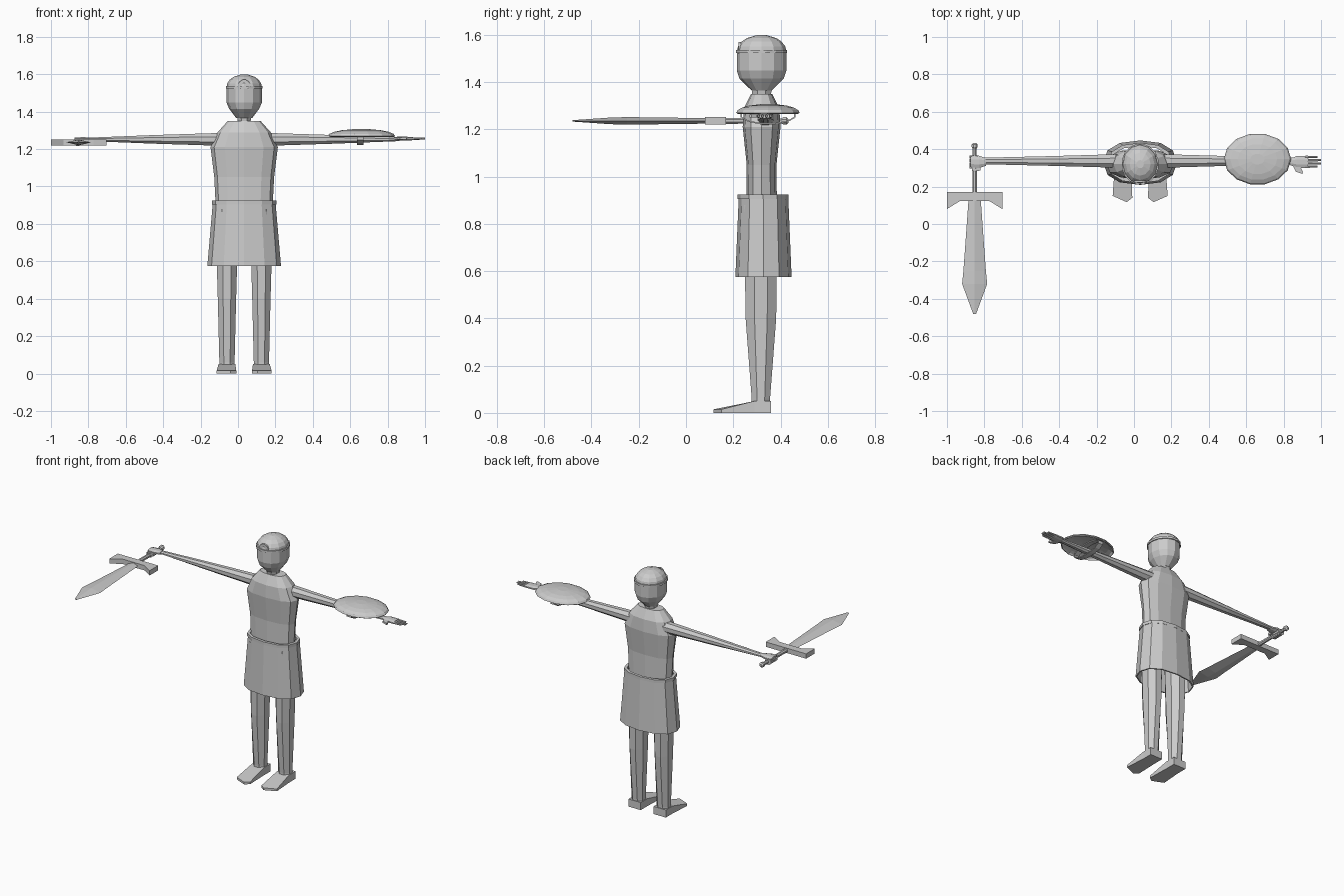
import bpy, bmesh, math

default_cube = bpy.data.objects.get("Cube")
if default_cube:
    bpy.data.objects.remove(default_cube, do_unlink=True)

grey = bpy.data.materials.new("plain_grey")
grey.use_nodes = True
grey.diffuse_color = (.6, .6, .6, 1)
grey.node_tree.nodes["Principled BSDF"].inputs["Base Color"].default_value = grey.diffuse_color


def finish(name, bm, thickness):
    bmesh.ops.recalc_face_normals(bm, faces=bm.faces)
    mesh = bpy.data.meshes.new(name)
    bm.to_mesh(mesh)
    bm.free()
    mesh.materials.append(grey)
    obj = bpy.data.objects.new(name, mesh)
    bpy.context.collection.objects.link(obj)
    if thickness:
        shell = obj.modifiers.new("shell", "SOLIDIFY")
        shell.thickness = thickness
        shell.offset = -1
    return obj


def loft(name, axis, centre, rings, sides=8, turn=.5, squareness=1, caps="both", thickness=0):
    """Skin elliptical rings of (position, radius, radius) set along an axis."""
    bm = bmesh.new()
    place = {"X": lambda along, u, v: (along, u, v),
             "Y": lambda along, u, v: (u, along, v),
             "Z": lambda along, u, v: (u, v, along)}[axis]

    def bulge(value):
        return math.copysign(abs(value) ** squareness, value)

    angles = [math.tau * (i + turn) / sides for i in range(sides)]
    loops = []
    for along, radius_u, radius_v in rings:
        loops.append([bm.verts.new(place(along,
                                         centre[0] + radius_u * bulge(math.cos(angle)),
                                         centre[1] + radius_v * bulge(math.sin(angle))))
                      for angle in angles])
    for lower, upper in zip(loops, loops[1:]):
        for i in range(sides):
            bm.faces.new((lower[i - 1], lower[i], upper[i], upper[i - 1]))
    if caps == "both":
        bm.faces.new(loops[0])
    if caps in ("both", "end"):
        bm.faces.new(loops[-1])
    return finish(name, bm, thickness)


def dome(name, centre, base, height, radius_u, radius_v, steps, **options):
    """Flattened half ellipsoid, narrowing to a small flat top."""
    angles = [math.radians(72) * i / steps for i in range(steps)] + [math.radians(78)]
    rings = [(base + height * math.sin(angle), radius_u * math.cos(angle),
              radius_v * math.cos(angle)) for angle in angles]
    return loft(name, "Z", centre, rings, turn=0, **options)


def prism(name, outline, low, high):
    """Extrude a flat outline between two heights."""
    bm = bmesh.new()
    face = bm.faces.new([bm.verts.new((x, y, low)) for x, y in outline])
    extruded = bmesh.ops.extrude_face_region(bm, geom=[face])["geom"]
    for item in extruded:
        if isinstance(item, bmesh.types.BMVert):
            item.co.z = high
    return finish(name, bm, 0)


# Shared centre lines
body_x, body_y = .033, .32
body = (body_x, body_y)
arm_y, arm_z = .337, 1.252
arm = (arm_y, arm_z)
sword_x, sword_z = -.852, 1.236
sword = (sword_x, sword_z)

# Torso and neck
loft("torso", "Z", body, [(.85, .15, .065), (1.05, .16, .063), (1.21, .18, .08),
                          (1.29, .142, .075), (1.35, .088, .045)],
     sides=12, turn=0, squareness=.8)
loft("neck", "Z", body, [(1.3, .05, .06), (1.34, .036, .042), (1.4, .045, .05)])

# Head, domed cap and headband with its disc
head_width, head_depth, brow = .095, .105, 1.53
loft("head", "Z", body, [(1.365, .042, .043), (1.415, .08, .094),
                         (1.45, head_width, head_depth), (brow, head_width, head_depth)],
     sides=12, turn=0)
dome("cap", body, brow, .07, head_width, head_depth, steps=4, sides=12)
loft("headband", "Z", body, [(height, head_width + .005, head_depth + .005)
                             for height in (brow - .007, brow + .007)], sides=16)
loft("headband_disc", "Y", (body_x, brow + .008),
     [(front, .034, .034) for front in (.222, .232)], sides=12)

# Open skirt and waistband
loft("skirt", "Z", (body_x, .328), [(.575, .197, .119), (.91, .168, .105)],
     sides=12, turn=0, squareness=.85, caps="none", thickness=.008)
loft("skirt_waistband", "Z", (body_x, .326), [(height, .172, .108) for height in (.905, .925)],
     sides=12, turn=0, squareness=.85, caps="none", thickness=.018)

# Legs and wedge-shaped feet on both sides
for label, side in (("right", -1), ("left", 1)):
    leg_x = body_x + side * .092
    loft(label + "_leg", "Z", (leg_x, body_y - .003),
         [(.02, .044, .042), (.06, .044, .042), (.4, .053, .07), (.88, .068, .077)])
    outline = [(-.045, .36), (.045, .36), (.045, .29), (.055, .15),
               (-.02, .117), (-.05, .14), (-.045, .29)]
    foot = prism(label + "_foot", [(leg_x + side * x, y) for x, y in outline], 0, .05)
    for vertex in foot.data.vertices:
        if vertex.co.z > 0 and vertex.co.y < .2:
            vertex.co.z = .015

# Arms tapering from shoulder to wrist
for label, side in (("right", -1), ("left", 1)):
    stations = [(.05, .04, .036), (.16, .038, .036), (.48, .028, .025), (.83, .019, .01)]
    loft(label + "_arm", "X", arm, [(body_x + side * reach, depth, height)
                                    for reach, depth, height in stations])

# Open left hand
hand_z = arm_z + .004
loft("left_palm", "X", (arm_y - .005, hand_z), [(.835, .018, .01), (.87, .034, .012),
                                                (.93, .036, .01)])
for i, label in enumerate(("first", "second", "third", "fourth")):
    tip = .98 if label in ("first", "fourth") else 1
    loft("left_" + label + "_finger", "X", (.307 + i * .017, hand_z),
         [(.915, .008, .008), (tip, .006, .005)], sides=6)
prism("left_thumb", [(.85, .31), (.865, .28), (.9, .268), (.903, .278), (.885, .315)],
      hand_z - .006, hand_z + .006)

# Right hand closed around the grip
loft("right_palm", "X", (arm_y - .005, arm_z), [(-.875, .03, .01), (-.83, .036, .013),
                                                (-.79, .022, .011)])
for i, label in enumerate(("first", "second", "third", "fourth")):
    knuckle = .304 + i * .018
    loft("right_" + label + "_finger", "Y", (sword_x - .005, sword_z),
         [(knuckle + edge, .024, .02) for edge in (-.008, .008)])
prism("right_thumb", [(sword_x + x, y) for x, y in ((.03, .315), (.03, .285),
                                                    (-.015, .283), (-.015, .295))],
      sword_z, sword_z + .016)

# Sword
loft("sword_grip", "Y", sword, [(.15, .014, .014), (.41, .011, .011)])
loft("sword_pommel", "Y", sword, [(.4, .009, .009), (.412, .017, .017),
                                  (.426, .017, .017), (.434, .008, .008)])
half_guard = [(.148, .17), (.148, .08), (.08, .122)]
guard = half_guard + [(-x, y) for x, y in reversed(half_guard)]
prism("sword_guard", [(sword_x + x, y) for x, y in guard], sword_z - .016, sword_z + .016)
loft("sword_blade", "Y", sword, [(.14, .032, .011), (-.25, .06, .016),
                                 (-.32, .067, .014), (-.48, .008, .003)], sides=4, turn=0)

# Domed shield with a strap looped around the forearm
shield = (.66, .347)
dome("shield", shield, 1.27, .038, .18, .138, steps=4, sides=14, caps="end", thickness=.008)
loft("shield_strap", "X", (shield[1], 1.26), [(edge, .12, .04) for edge in (.635, .67)],
     sides=12, caps="none", thickness=.006)
